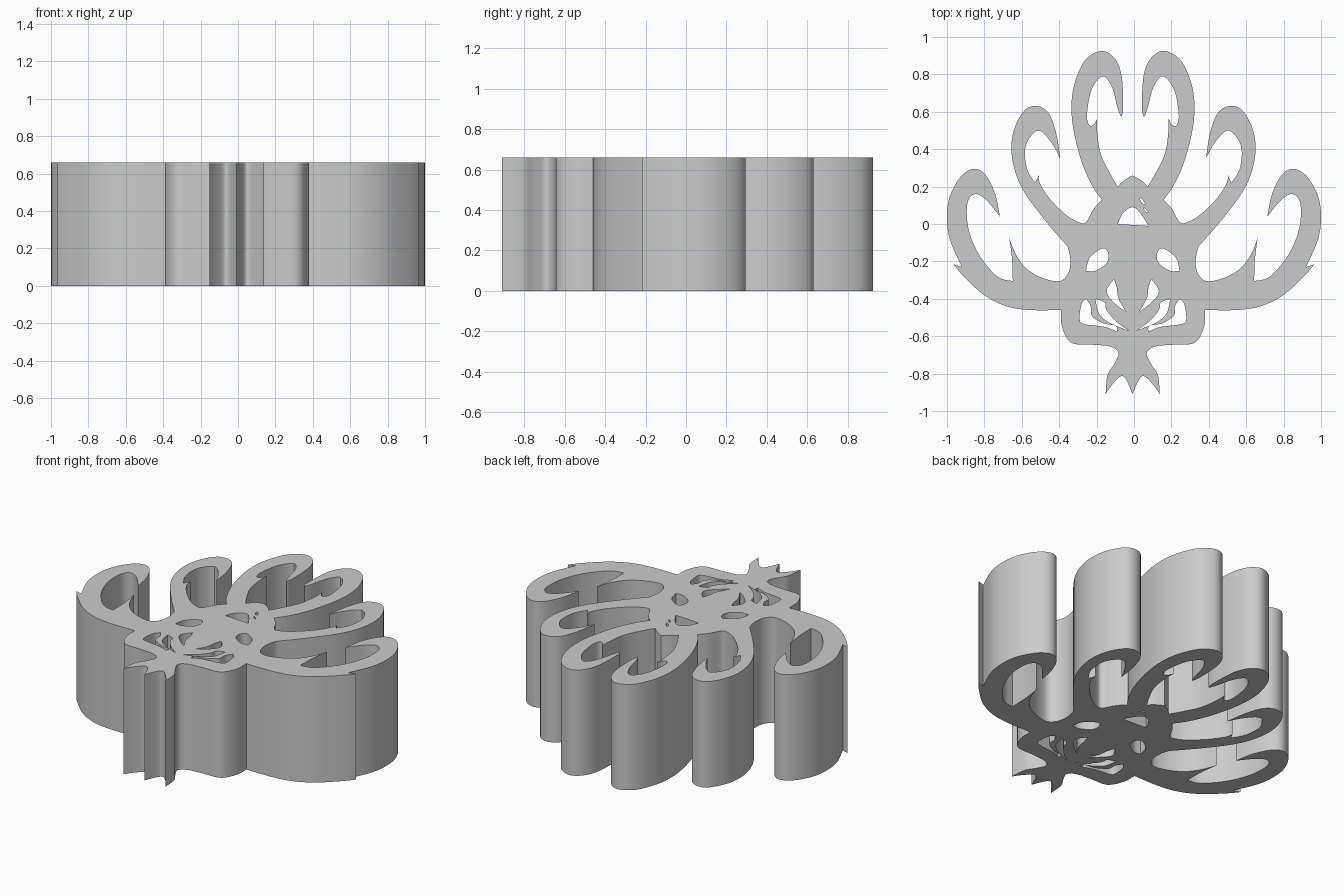
import bpy
import bmesh

HEIGHT = 0.66
STEPS = 5


def smooth_stroke(points):
    """Catmull-Rom curve through the points, leaving out the last one."""
    padded = [points[0]] + points + [points[-1]]
    result = []
    for before, start, end, after in zip(padded, padded[1:], padded[2:], padded[3:]):
        for step in range(STEPS):
            t = step / STEPS
            result.append(tuple(
                b + t * (c - a) / 2
                + t * t * (a - 2.5 * b + 2 * c - d / 2)
                + t * t * t * (1.5 * (b - c) + (d - a) / 2)
                for a, b, c, d in zip(before, start, end, after)))
    return result


def join_strokes(strokes):
    """Chain smooth strokes so that each meets the next in a sharp corner."""
    result = []
    for index, stroke in enumerate(strokes):
        start = [strokes[index - 1][-1]] if index else []
        result += smooth_stroke(start + stroke)
    return result + [strokes[-1][-1]]


def lean(point):
    """The middle of the design sits slightly off its outer tips."""
    x, y = point
    return x - 0.008 * (1 - abs(x)), y


def mirrored(points):
    return [(-x, y) for x, y in points]


def add_loop(curve, points):
    spline = curve.splines.new('POLY')
    spline.points.add(len(points) - 1)
    for target, point in zip(spline.points, points):
        target.co = (*lean(point), 0, 1)
    spline.use_cyclic_u = True


# Tall upper petal: inner side, barb, curled tip, outer side
upper_petal = [
    [(0, .26), (.05, .23), (.08, .20)],
    [(.11, .25), (.17, .37), (.19, .49), (.19, .565)],
    [(.21, .53), (.235, .53), (.245, .59), (.22, .72), (.16, .79), (.11, .73),
     (.08, .62), (.06, .575), (.05, .64), (.06, .80), (.10, .89), (.17, .925),
     (.26, .87), (.32, .72), (.325, .55), (.28, .35), (.22, .21), (.165, .13)],
]

# Middle petal
middle_petal = [
    [(.21, .08), (.25, .01), (.29, .01), (.36, .05), (.45, .14), (.50, .22), (.505, .26)],
    [(.525, .22)],
    [(.57, .30), (.575, .42), (.51, .50), (.44, .44), (.39, .35)],
    [(.41, .48), (.45, .59), (.51, .63), (.58, .61), (.64, .50), (.65, .36),
     (.60, .20), (.48, .03), (.35, -.12)],
]

# Low side petal with an outer spike
side_petal = [
    [(.335, -.19), (.345, -.26), (.39, -.305), (.48, -.29), (.57, -.24), (.63, -.16), (.665, -.07)],
    [(.65, -.18), (.645, -.305)],
    [(.73, -.28), (.83, -.16), (.885, -.02), (.89, .11), (.85, .16), (.79, .13), (.715, .04)],
    [(.74, .16), (.79, .26), (.85, .295), (.92, .26), (.98, .16), (1, .05),
     (.985, -.08), (.92, -.23)],
    [(.965, -.215)],
    [(.91, -.28), (.80, -.38), (.68, -.44), (.55, -.46), (.385, -.46)],
]

# Base loop, neck and pointed root
root = [
    [(.38, -.55), (.33, -.635), (.22, -.645), (.12, -.655), (.075, -.69),
     (.10, -.75), (.135, -.81), (.145, -.91)],
    [(.11, -.86), (.065, -.815), (.035, -.83), (0, -.91)],
]

# Pierced openings that repeat on both sides
eye_hole = [[(.25, -.25), (.23, -.18), (.16, -.13), (.13, -.16), (.14, -.21), (.20, -.25), (.25, -.25)]]
heart_hole = [
    [(.10, -.295), (.14, -.36), (.10, -.42), (.035, -.47)],
    [(.075, -.40), (.085, -.34), (.10, -.295)],
]
loop_hole = [
    [(.25, -.40), (.225, -.44), (.22, -.49), (.16, -.53), (.09, -.545), (.085, -.575)],
    [(.15, -.55), (.26, -.535), (.285, -.51), (.275, -.43), (.25, -.40)],
]
swoosh_hole = [
    [(.20, -.40), (.15, -.42), (.14, -.46), (.09, -.52), (.02, -.57)],
    [(.12, -.53), (.18, -.48), (.20, -.40)],
]

# Pierced openings in the middle
centre_hole = [
    [(-.08, 0), (-.05, .06), (0, .09), (.04, .06), (.085, -.01)],
    [(0, -.005), (-.08, 0)],
]
dot_holes = [
    [(.035, .14), (.05, .135), (.07, .105), (.05, .11)],
    [(.055, .09), (.07, .08), (.085, .06), (.07, .065)],
]

# Flat filled shape, extruded to full height
curve = bpy.data.curves.new("flower_ornament", 'CURVE')
curve.dimensions = '2D'
curve.fill_mode = 'BOTH'
curve.extrude = HEIGHT / 2

half = join_strokes(upper_petal + middle_petal + side_petal + root)
add_loop(curve, half + mirrored(half[-2:0:-1]))
for hole in (eye_hole, heart_hole, loop_hole, swoosh_hole):
    points = join_strokes(hole)[:-1]
    add_loop(curve, points)
    add_loop(curve, mirrored(points))
add_loop(curve, join_strokes(centre_hole)[:-1])
for dot in dot_holes:
    add_loop(curve, dot)

# Remove the default cube only
cube = bpy.data.objects.get("Cube")
if cube:
    bpy.data.objects.remove(cube)

ornament = bpy.data.objects.new("flower_ornament", curve)
bpy.context.collection.objects.link(ornament)
bpy.ops.object.select_all(action='DESELECT')
ornament.select_set(True)
bpy.context.view_layer.objects.active = ornament
bpy.ops.object.convert(target='MESH')
ornament = bpy.context.object

# Weld the caps to the walls and stand the piece on the ground
bm = bmesh.new()
bm.from_mesh(ornament.data)
bmesh.ops.remove_doubles(bm, verts=bm.verts, dist=0.0005)
bmesh.ops.translate(bm, verts=bm.verts, vec=(0, 0, HEIGHT / 2))
bmesh.ops.recalc_face_normals(bm, faces=bm.faces)
bm.to_mesh(ornament.data)
bm.free()

# One plain grey material
grey = bpy.data.materials.new("plain grey")
grey.use_nodes = True
colour = (0.6, 0.6, 0.6, 1)
grey.diffuse_color = colour
grey.node_tree.nodes["Principled BSDF"].inputs["Base Color"].default_value = colour
ornament.data.materials.clear()
ornament.data.materials.append(grey)
bpy.ops.object.shade_smooth_by_angle(angle=0.5)
